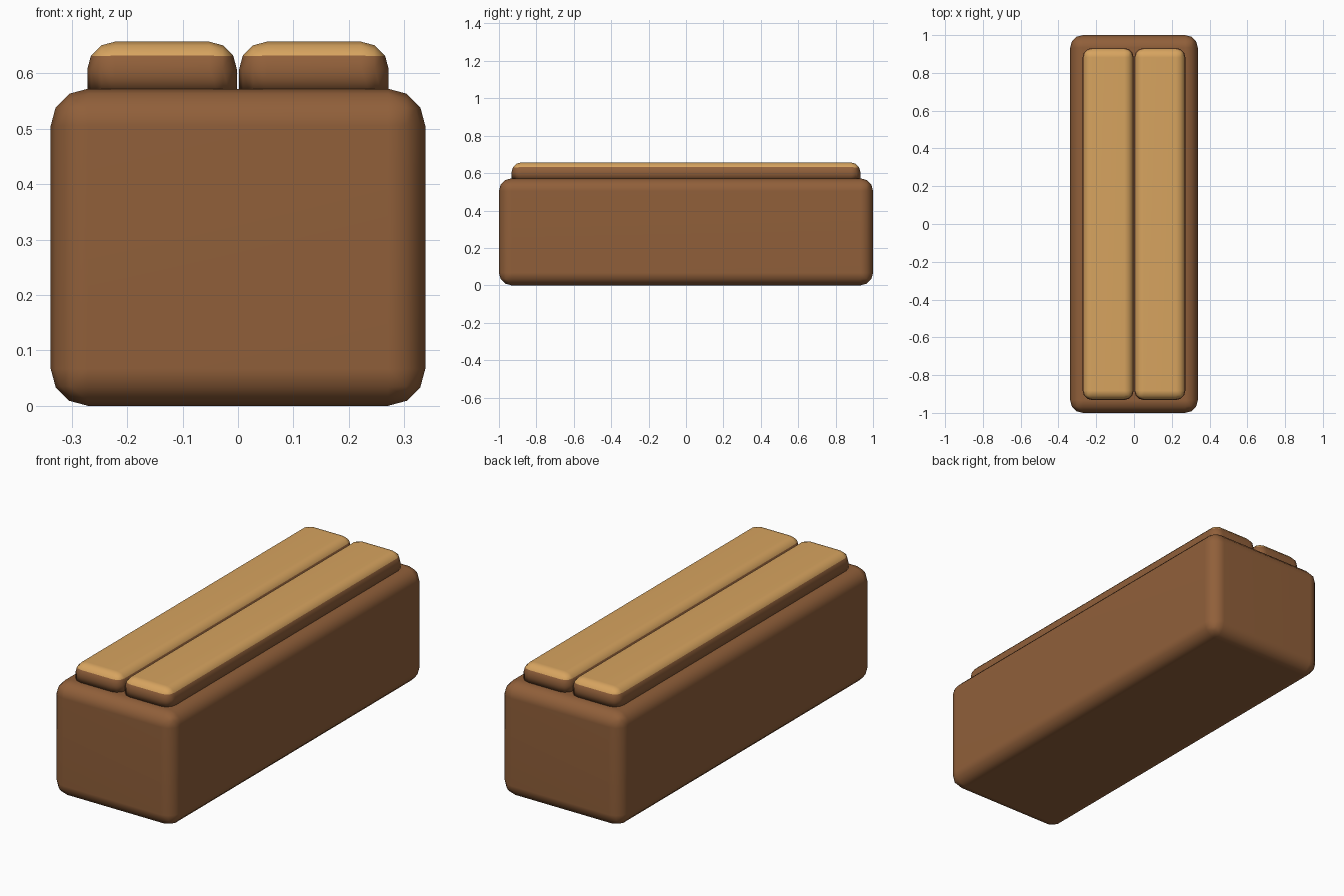
import bpy, bmesh

if "Cube" in bpy.data.objects:
    bpy.data.objects.remove(bpy.data.objects["Cube"])


def material(name, rgb):
    m = bpy.data.materials.new(name)
    m.diffuse_color = (*rgb, 1.0)
    m.use_nodes = True
    m.node_tree.nodes["Principled BSDF"].inputs["Base Color"].default_value = m.diffuse_color
    return m


brown = material("chocolate brown", (0.28, 0.115, 0.042))
tan = material("biscuit tan", (0.68, 0.37, 0.115))


def rounded_block(name, lo, hi, radius, bevel_bottom=True, tan_above=None):
    """Box between two corners with three-step rounded edges."""
    bm = bmesh.new()
    bmesh.ops.create_cube(bm, size=1)
    for v in bm.verts:
        v.co = [lo[i] + (v.co[i] + 0.5) * (hi[i] - lo[i]) for i in range(3)]
    edges = [e for e in bm.edges
             if bevel_bottom or max(v.co.z for v in e.verts) > lo[2] + 1e-4]
    bmesh.ops.bevel(bm, geom=edges, offset=radius, offset_type='OFFSET',
                    segments=3, profile=0.5, affect='EDGES')
    bmesh.ops.recalc_face_normals(bm, faces=bm.faces)
    for f in bm.faces:
        f.smooth = True
        if tan_above and f.calc_center_median().z > tan_above:
            f.material_index = 1
    me = bpy.data.meshes.new(name)
    bm.to_mesh(me)
    bm.free()
    me.materials.append(brown)
    me.materials.append(tan)
    ob = bpy.data.objects.new(name, me)
    bpy.context.collection.objects.link(ob)
    # keep the big flat faces flat
    mod = ob.modifiers.new("flat_faces", 'WEIGHTED_NORMAL')
    mod.keep_sharp = True
    return ob


# main body
rounded_block("body", (-0.338, -1, 0), (0.338, 1, 0.572), 0.067)

# two long top slabs, tan on the upper faces and upper rounding
for side, x0, x1 in (("left", -0.272, -0.002), ("right", 0.002, 0.272)):
    rounded_block(side + "_top_slab", (x0, -0.932, 0.54), (x1, 0.932, 0.657),
                  0.05, bevel_bottom=False, tan_above=0.634)
